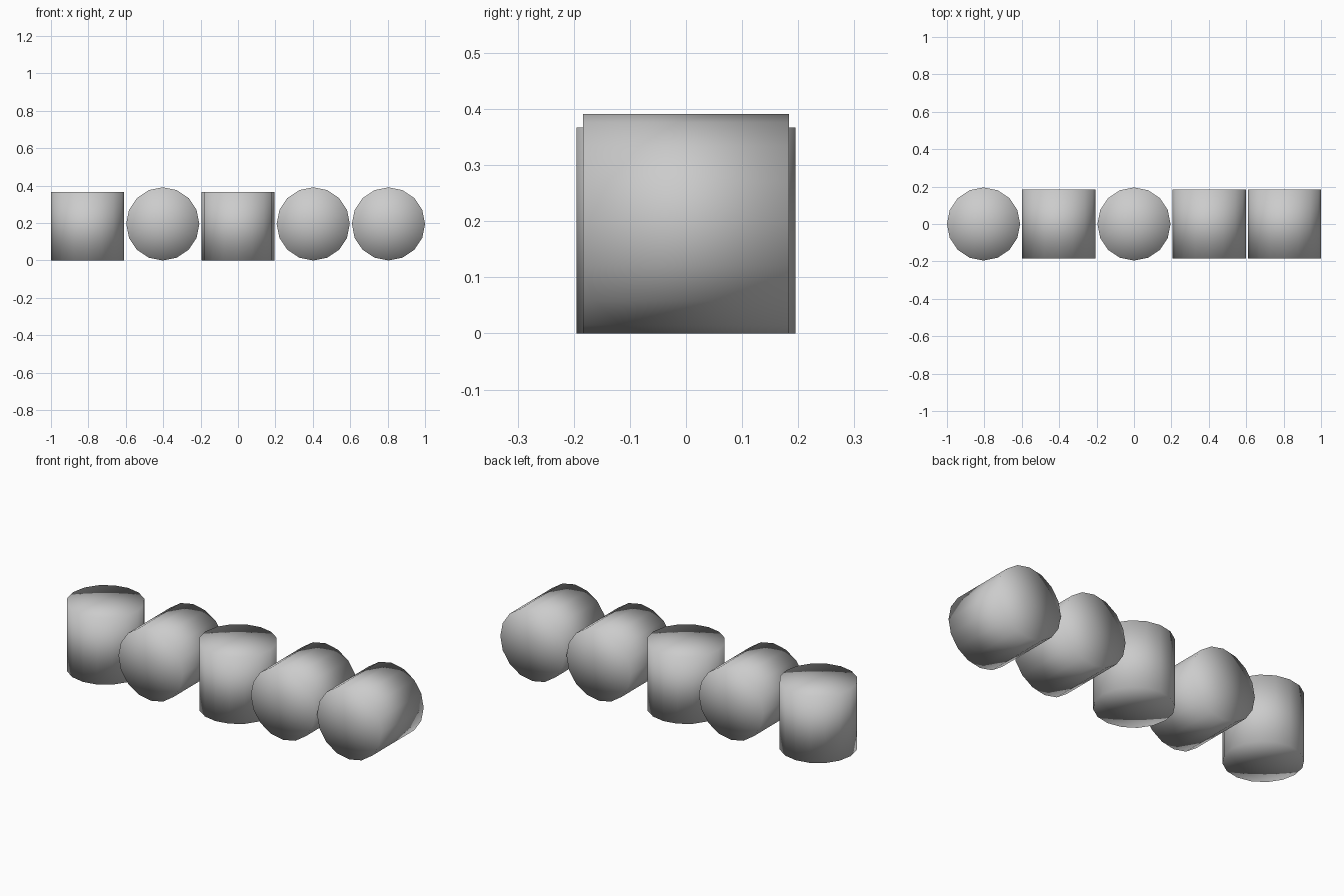
import bpy, math

if "Cube" in bpy.data.objects:
    bpy.data.objects.remove(bpy.data.objects["Cube"])

grey = bpy.data.materials.new("light grey")
grey.diffuse_color = (0.6, 0.6, 0.6, 1)
grey.use_nodes = True
grey.node_tree.nodes["Principled BSDF"].inputs["Base Color"].default_value = grey.diffuse_color

R, H, SIDES, STEP = 0.1955, 0.367, 16, 0.4022


def drum(name, x, lying):
    """Sixteen-sided drum, upright or lying along y, smooth over its caps."""
    bpy.ops.mesh.primitive_cylinder_add(
        vertices=SIDES, radius=R, depth=H, end_fill_type='TRIFAN',
        location=(x, 0, R if lying else H / 2),
        rotation=(math.pi / 2 if lying else 0, 0, 0))
    ob = bpy.context.object
    ob.name = name
    ob.data.materials.append(grey)
    bpy.ops.object.shade_smooth()


# Row of five drums, alternating pose with the last two both lying
for i, lying in enumerate((False, True, False, True, True)):
    drum(("lying_drum_" if lying else "upright_drum_") + str(i + 1),
         (i - 2) * STEP, lying)
